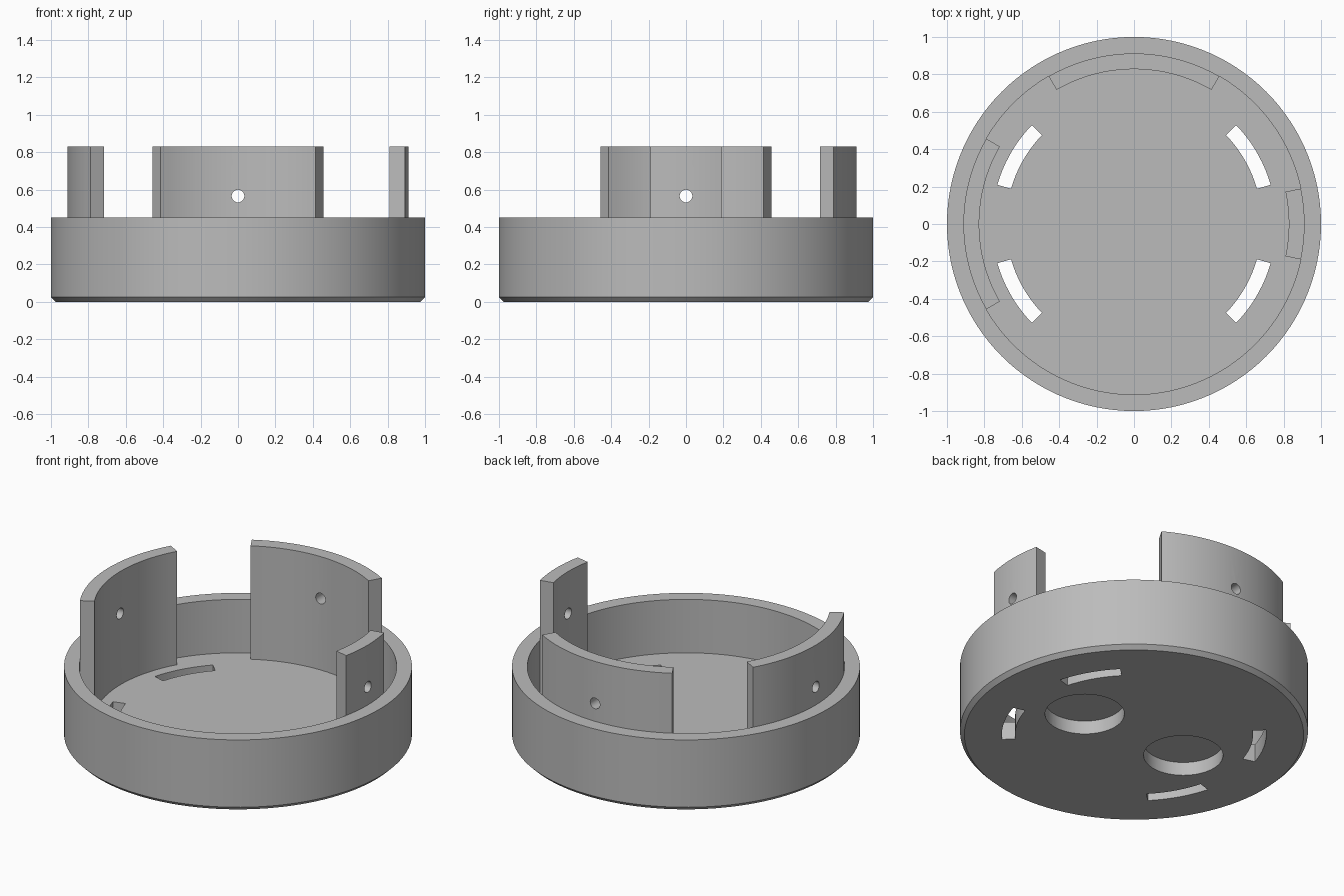
import bpy, bmesh, math
from mathutils import Matrix

if "Cube" in bpy.data.objects:
    bpy.data.objects.remove(bpy.data.objects["Cube"])

SEG = 120                      # 3 degree facets round the whole circle
R_IN, R_TAB = 0.912, 0.828     # cup bore and inner face of the tabs
FLOOR, RIM, TOP = 0.113, 0.452, 0.832

grey = bpy.data.materials.new("grey plastic")
grey.diffuse_color = (0.5, 0.5, 0.5, 1)
grey.use_nodes = True
grey.node_tree.nodes["Principled BSDF"].inputs["Base Color"].default_value = grey.diffuse_color


def make_object(name, bm):
    bmesh.ops.recalc_face_normals(bm, faces=bm.faces)
    mesh = bpy.data.meshes.new(name)
    bm.to_mesh(mesh)
    bm.free()
    mesh.materials.append(grey)
    ob = bpy.data.objects.new(name, mesh)
    bpy.context.collection.objects.link(ob)
    return ob


def lathe(name, profile):
    """Revolve a profile that starts and ends on the axis."""
    bm = bmesh.new()
    verts = [bm.verts.new((r, 0, z)) for r, z in profile]
    edges = [bm.edges.new(p) for p in zip(verts, verts[1:])]
    bmesh.ops.spin(bm, geom=verts + edges, cent=(0, 0, 0), axis=(0, 0, 1),
                   angle=math.tau, steps=SEG, use_duplicate=False)
    bmesh.ops.remove_doubles(bm, verts=bm.verts, dist=1e-5)
    return make_object(name, bm)


def arc_block(name, r0, r1, a0, a1, z0, z1):
    """Solid ring sector between two radii, angles and heights."""
    steps = max(2, round((a1 - a0) / 3))
    angles = [math.radians(a0 + (a1 - a0) * i / steps) for i in range(steps + 1)]
    bm = bmesh.new()
    rings = [[bm.verts.new((r * math.cos(a), r * math.sin(a), z))
              for r, z in ((r0, z0), (r1, z0), (r1, z1), (r0, z1))] for a in angles]
    for p, q in zip(rings, rings[1:]):
        for i in range(4):
            j = (i + 1) % 4
            bm.faces.new((p[i], p[j], q[j], q[i]))
    bm.faces.new(rings[0])
    bm.faces.new(rings[-1])
    return make_object(name, bm)


def cylinder(name, radius, depth, matrix, sides):
    bm = bmesh.new()
    bmesh.ops.create_cone(bm, cap_ends=True, segments=sides, radius1=radius,
                          radius2=radius, depth=depth, matrix=matrix)
    return make_object(name, bm)


def cut(target, cutter):
    cutter.hide_render = True
    mod = target.modifiers.new("cut", 'BOOLEAN')
    mod.operation, mod.solver, mod.object = 'DIFFERENCE', 'EXACT', cutter
    bpy.context.view_layer.objects.active = target
    bpy.ops.object.modifier_apply(modifier=mod.name)
    bpy.data.objects.remove(cutter)


# Shallow cup with a chamfered lower edge
cup = lathe("cup", [(0, 0), (0.975, 0), (1, 0.025), (1, RIM),
                    (R_IN, RIM), (R_IN, FLOOR), (0, FLOOR)])

# Four curved slots through the floor
for middle in (30, 150, 210, 330):
    cut(cup, arc_block("slot_cutter", 0.684, 0.76, middle - 14, middle + 14, -0.1, 0.3))

# Two round blind recesses underneath
for x in (-0.37, 0.37):
    cut(cup, cylinder("recess_cutter", 0.228, 0.17, Matrix.Translation((x, 0, 0)), 64))

# Upright curved tabs, each with a radial pin hole
parts = [cup]
for name, middle, half in (("back_tab", 90, 30), ("left_tab", 180, 30), ("right_tab", 0, 12)):
    tab = arc_block(name, R_TAB, R_IN, middle - half, middle + half, FLOOR, TOP)
    place = (Matrix.Rotation(math.radians(middle), 4, 'Z')
             @ Matrix.Translation((0.87, 0, 0.566)) @ Matrix.Rotation(math.pi / 2, 4, 'Y'))
    cut(tab, cylinder("pin_cutter", 0.034, 0.4, place, 32))
    parts.append(tab)

# Smooth curves with crisp corners
for ob in parts:
    bpy.ops.object.select_all(action='DESELECT')
    ob.select_set(True)
    bpy.context.view_layer.objects.active = ob
    bpy.ops.object.shade_smooth_by_angle(angle=math.radians(30))
